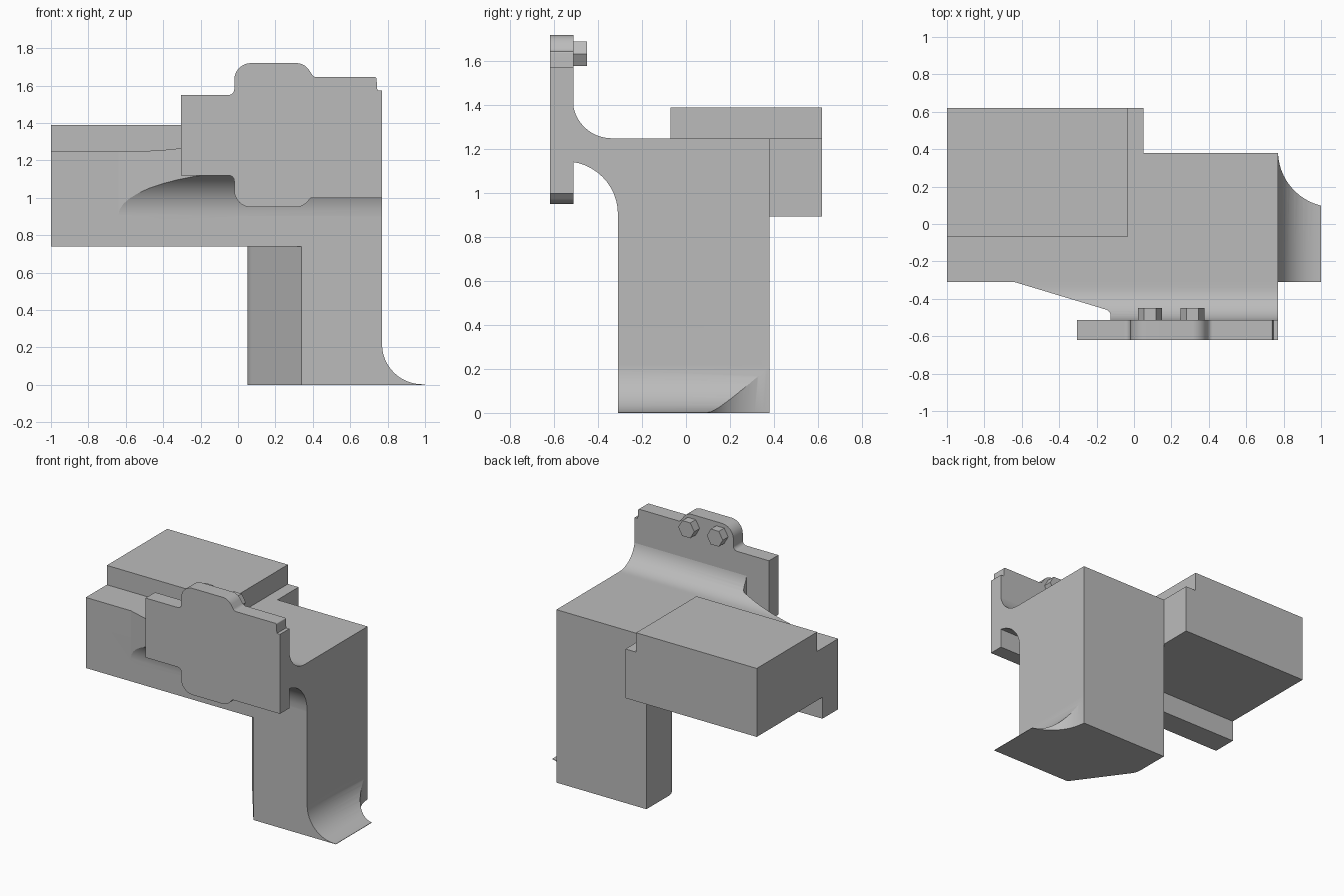
import bpy, bmesh, math
from mathutils import Vector

cube = bpy.data.objects.get("Cube")
if cube:
    bpy.data.objects.remove(cube, do_unlink=True)

grey = bpy.data.materials.new("plain_grey")
grey.use_nodes = True
colour = (0.5, 0.5, 0.5, 1)
grey.diffuse_color = colour
grey.node_tree.nodes["Principled BSDF"].inputs["Base Color"].default_value = colour


def rounded(corners, steps=12):
    """Turn (u, v) or (u, v, radius) corners into an outline with fillets."""
    out = []
    for i, c in enumerate(corners):
        p = Vector(c[:2])
        if len(c) == 2:
            out.append(p)
            continue
        a = (Vector(corners[i - 1][:2]) - p).normalized()
        b = (Vector(corners[(i + 1) % len(corners)][:2]) - p).normalized()
        half = a.angle(b) / 2
        centre = p + (a + b).normalized() * c[2] / math.sin(half)
        start = p + a * c[2] / math.tan(half) - centre
        end = p + b * c[2] / math.tan(half) - centre
        sweep = start.angle_signed(end)
        for k in range(steps + 1):
            t = -sweep * k / steps
            out.append(centre + Vector((start.x * math.cos(t) - start.y * math.sin(t),
                                        start.x * math.sin(t) + start.y * math.cos(t))))
    return out


def prism(name, corners, axis, lo, hi):
    """Extrude an outline along x (y,z outline), y (x,z) or z (x,y)."""
    place = {"x": lambda u, v, w: (w, u, v),
             "y": lambda u, v, w: (u, w, v),
             "z": lambda u, v, w: (u, v, w)}[axis]
    bm = bmesh.new()
    face = bm.faces.new([bm.verts.new(place(p[0], p[1], lo)) for p in rounded(corners)])
    top = bmesh.ops.extrude_face_region(bm, geom=[face])["geom"]
    bmesh.ops.translate(bm, vec=place(0, 0, hi - lo),
                        verts=[g for g in top if isinstance(g, bmesh.types.BMVert)])
    bmesh.ops.recalc_face_normals(bm, faces=bm.faces)
    mesh = bpy.data.meshes.new(name)
    bm.to_mesh(mesh)
    bm.free()
    mesh.materials.append(grey)
    ob = bpy.data.objects.new(name, mesh)
    bpy.context.collection.objects.link(ob)
    return ob


def rect(u0, u1, v0, v1):
    return [(u0, v0), (u1, v0), (u1, v1), (u0, v1)]


def activate(ob):
    bpy.ops.object.select_all(action="DESELECT")
    ob.select_set(True)
    bpy.context.view_layer.objects.active = ob


def combine(ob, other, operation):
    mod = ob.modifiers.new("combine", "BOOLEAN")
    mod.operation, mod.object, mod.solver = operation, other, "EXACT"
    activate(ob)
    bpy.ops.object.modifier_apply(modifier=mod.name)
    bpy.data.objects.remove(other, do_unlink=True)


# Column with a slanted, softened inner corner
body = prism("bracket_body", [(0.05, 0.38), (0.05, 0.09, 0.12), (0.34, -0.31),
                              (0.77, -0.31), (0.77, 0.38)], "z", 0, 1.0)

# Head above the column, and side arm with its lower rail
head = prism("head", rect(0.05, 0.77, -0.31, 0.38), "z", 0.895, 1.25)
arm = prism("arm", [(-0.31, 0.74), (-0.13, 0.74), (-0.13, 0.895), (0.62, 0.895),
                    (0.62, 1.25), (-0.31, 1.25)], "x", -1, 0.05)
rail = prism("rail", rect(-0.31, -0.13, 0.74, 0.9), "x", 0, 0.36)

# Raised pad on the arm
pad = prism("pad", rect(-1, -0.035, -0.07, 0.62), "z", 1.2, 1.39)

# Flared foot, scooped away at the back
foot = prism("foot", [(0.7, 0), (1.0, 0), (1.0, 0.003), (0.77, 0.003, 0.215),
                      (0.77, 0.4), (0.7, 0.4)], "y", -0.31, 0.38)
scoop = prism("scoop", [(1.07 + 0.3 * math.cos(math.tau * i / 96),
                         0.39 + 0.3 * math.sin(math.tau * i / 96)) for i in range(96)],
              "z", -0.2, 0.6)
combine(foot, scoop, "DIFFERENCE")

# Filleted neck, tapered in plan
neck = prism("neck", [(-0.25, 1.25), (-0.516, 1.25, 0.178), (-0.516, 1.5), (-0.6, 1.5),
                      (-0.6, 1.145), (-0.31, 1.145, 0.24), (-0.31, 0.87), (-0.25, 0.87)],
             "x", -0.8, 0.77)
plan = prism("plan", [(-0.64, -0.25), (-0.64, -0.31), (-0.125, -0.465, 0.035),
                      (-0.125, -0.514), (0.9, -0.514), (0.9, -0.25)], "z", 0.5, 2)
combine(neck, plan, "INTERSECT")

for part in (head, arm, rail, pad, foot, neck):
    combine(body, part, "UNION")

# Mounting plate outline
plate = prism("mounting_plate", [
    (-0.305, 1.12), (-0.305, 1.55), (-0.02, 1.55, 0.03), (-0.02, 1.72, 0.09),
    (0.355, 1.72, 0.08), (0.405, 1.645, 0.03), (0.74, 1.645, 0.008), (0.745, 1.575),
    (0.77, 1.575), (0.77, 1.0), (0.39, 1.0, 0.01), (0.345, 0.95, 0.08),
    (-0.02, 0.95, 0.09), (-0.02, 1.12, 0.03)], "y", -0.62, -0.512)

# Hexagonal bolt heads
bolts = [prism(f"bolt_{side}", [(x + 0.064 * math.cos(math.tau * i / 6),
                                 1.635 + 0.064 * math.sin(math.tau * i / 6))
                                for i in range(6)], "y", -0.53, -0.45)
         for side, x in (("right", 0.085), ("left", 0.313))]

# Soft fillets with crisp edges
for ob in [body, plate]:
    activate(ob)
    bpy.ops.object.shade_smooth_by_angle(angle=math.radians(15))
    ob.modifiers.new("even_shading", "WEIGHTED_NORMAL").keep_sharp = True
